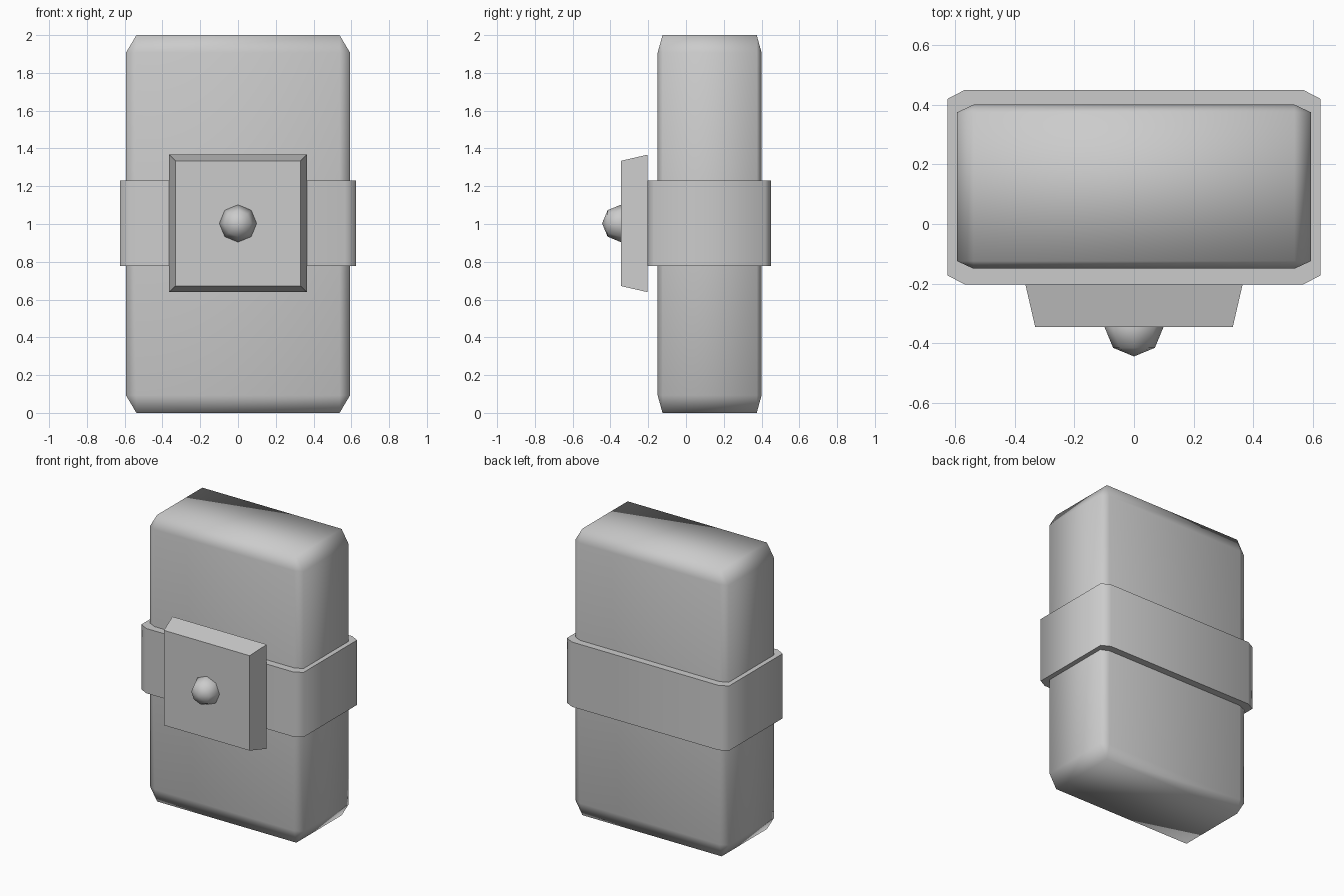
import bpy, bmesh, math
from mathutils import Matrix, Vector

if "Cube" in bpy.data.objects:
    bpy.data.objects.remove(bpy.data.objects["Cube"])


def finish(name, bm, smooth_angle=None):
    bmesh.ops.recalc_face_normals(bm, faces=bm.faces)
    mesh = bpy.data.meshes.new(name)
    bm.to_mesh(mesh)
    bm.free()
    obj = bpy.data.objects.new(name, mesh)
    bpy.context.collection.objects.link(obj)
    if smooth_angle is not None:
        bpy.ops.object.select_all(action='DESELECT')
        obj.select_set(True)
        bpy.context.view_layer.objects.active = obj
        bpy.ops.object.shade_smooth_by_angle(angle=math.radians(smooth_angle))
    return obj


def box(lo, hi, chamfer=0.0, upright_only=False):
    """Unit cube, chamfered, then stretched to fit between two corners."""
    bm = bmesh.new()
    bmesh.ops.create_cube(bm, size=1)
    if chamfer:
        edges = [e for e in bm.edges if not upright_only
                 or abs(e.verts[0].co.z - e.verts[1].co.z) > 0.5]
        bmesh.ops.bevel(bm, geom=edges, offset=chamfer, segments=1,
                        affect='EDGES', profile=0.5)
    lo, hi = Vector(lo), Vector(hi)
    bm.transform(Matrix.Translation((lo + hi) / 2) @ Matrix.Diagonal((hi - lo).to_4d()))
    return bm


# Main slab with chamfered edges
finish("body", box((-0.593, -0.15, 0), (0.593, 0.40, 2.0), 0.0465), 75)

# Strap wrapped around the middle
finish("band", box((-0.626, -0.203, 0.778), (0.626, 0.45, 1.23), 0.0475, True), 75)

# Square front plate, tapering towards the front
mid_z = 1.003
bm = box((-0.364, -0.345, mid_z - 0.364), (0.364, -0.203, mid_z + 0.364))
for v in bm.verts:
    if v.co.y < -0.3:
        v.co.x *= 0.91
        v.co.z = mid_z + (v.co.z - mid_z) * 0.91
finish("front_plate", bm)

# Low-poly domed knob, half sunk into the plate
bm = bmesh.new()
bmesh.ops.create_uvsphere(bm, u_segments=8, v_segments=4, radius=0.099)
bm.transform(Matrix.Translation((0, -0.345, mid_z)) @ Matrix.Rotation(math.pi / 2, 4, 'X'))
finish("knob", bm, 75)
